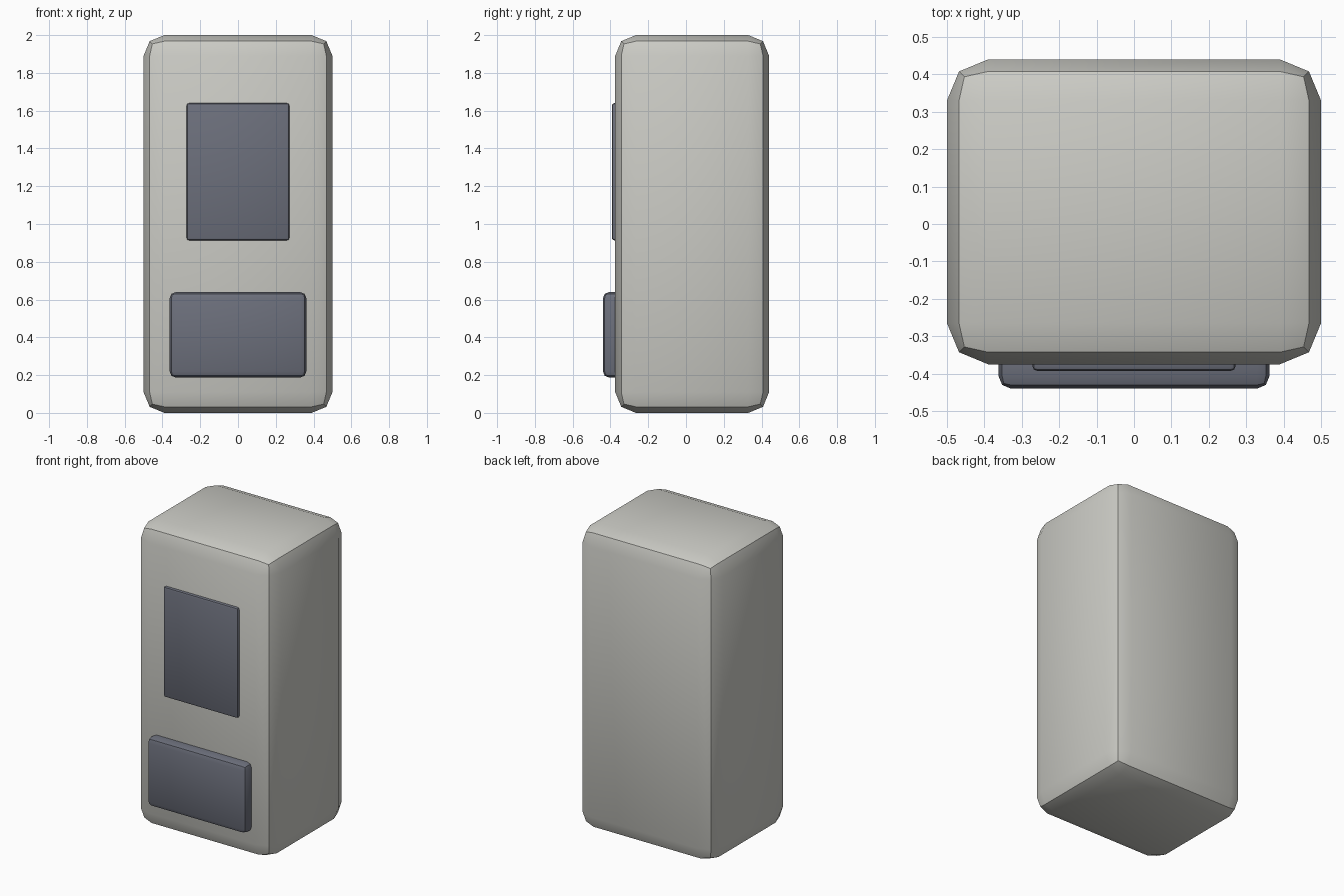
import bpy
import math

cube = bpy.data.objects.get("Cube")
if cube:
    bpy.data.objects.remove(cube, do_unlink=True)


def material(name, colour):
    m = bpy.data.materials.new(name)
    m.use_nodes = True
    m.diffuse_color = (*colour, 1)
    bsdf = next(n for n in m.node_tree.nodes if n.type == 'BSDF_PRINCIPLED')
    bsdf.inputs["Base Color"].default_value = (*colour, 1)
    return m


def rounded_box(name, low, high, radius, mat):
    """Box between two corners with a two-step rounded edge."""
    centre = [(a + b) / 2 for a, b in zip(low, high)]
    bpy.ops.mesh.primitive_cube_add(size=1, location=centre)
    ob = bpy.context.object
    ob.name = name
    ob.scale = [b - a for a, b in zip(low, high)]
    bpy.ops.object.transform_apply(location=False, rotation=False, scale=True)
    bevel = ob.modifiers.new("Rounded edges", 'BEVEL')
    bevel.width = radius
    bevel.segments = 2
    bpy.ops.object.modifier_apply(modifier=bevel.name)
    bpy.ops.object.shade_smooth_by_angle(angle=math.radians(30))
    ob.data.materials.append(mat)
    return ob


grey = material("light warm grey", (0.60, 0.60, 0.56))
slate = material("dark slate", (0.15, 0.16, 0.20))

# Cabinet
rounded_box("cabinet", (-0.5, -0.375, 0), (0.5, 0.44, 2), 0.11, grey)
# Upper front panel
rounded_box("front_panel", (-0.272, -0.393, 0.913), (0.272, -0.33, 1.64), 0.014, slate)
# Lower dispensing hatch
rounded_box("lower_hatch", (-0.362, -0.44, 0.187), (0.362, -0.30, 0.64), 0.033, slate)
